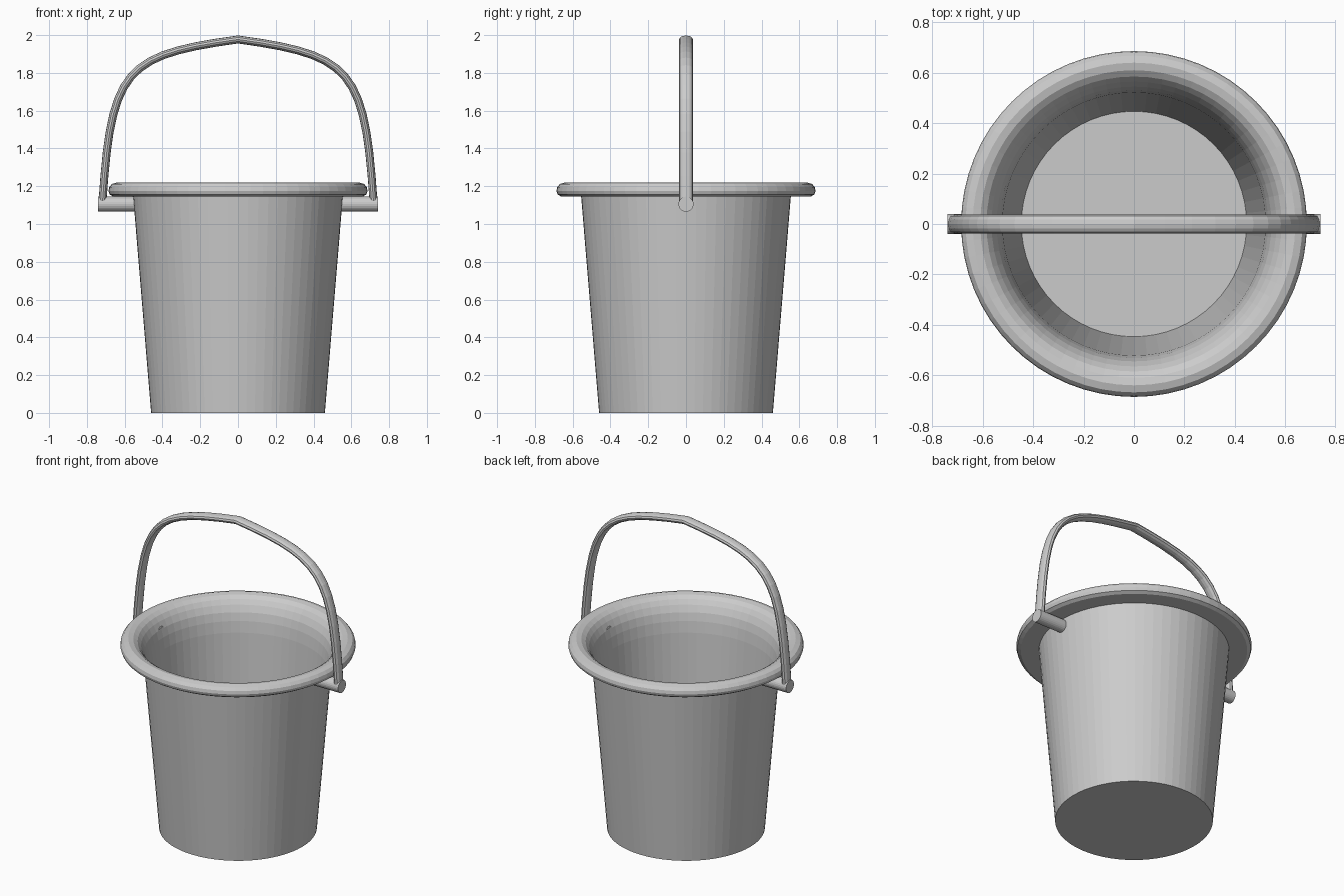
import bpy, bmesh, math
from mathutils import Vector

if "Cube" in bpy.data.objects:
    bpy.data.objects.remove(bpy.data.objects["Cube"])


def finish(bm, name):
    bmesh.ops.recalc_face_normals(bm, faces=bm.faces)
    mesh = bpy.data.meshes.new(name)
    bm.to_mesh(mesh)
    bm.free()
    obj = bpy.data.objects.new(name, mesh)
    bpy.context.collection.objects.link(obj)
    return obj


def bridge_rings(bm, rings):
    n = len(rings[0])
    for a, b in zip(rings, rings[1:]):
        for i in range(n):
            j = (i + 1) % n
            bm.faces.new((a[i], a[j], b[j], b[i]))
    bm.faces.new(rings[0])
    bm.faces.new(rings[-1])


# Bucket body: outer wall, rolled rim, inner flare and floor in one lathed profile
profile = [(0.46, 0), (0.555, 1.145), (0.66, 1.145), (0.68, 1.157),
           (0.686, 1.175), (0.682, 1.195), (0.668, 1.212), (0.64, 1.22),
           (0.61, 1.214), (0.585, 1.197), (0.565, 1.17), (0.545, 1.13),
           (0.532, 1.08), (0.522, 1.01), (0.447, 0.02)]
SEGMENTS = 64
bm = bmesh.new()
rings = []
for r, z in profile:
    rings.append([bm.verts.new((r * math.cos(2 * math.pi * i / SEGMENTS),
                                r * math.sin(2 * math.pi * i / SEGMENTS), z))
                  for i in range(SEGMENTS)])
bridge_rings(bm, rings)
finish(bm, "bucket_body")

# Side pegs that carry the handle
for side, name in ((-1, "left_peg"), (1, "right_peg")):
    bpy.ops.mesh.primitive_cylinder_add(
        vertices=24, radius=0.04, depth=0.195,
        location=(side * 0.6425, 0, 1.105), rotation=(0, math.pi / 2, 0))
    bpy.context.object.name = name

# Handle: flattened oval section swept along a mirrored arch with a slight peak
p0, p1, p2, p3 = (Vector(p) for p in
                  ((0.718, 1.11), (0.672, 1.82), (0.6, 1.895), (0, 1.977)))
STEPS = 14
half = []
for k in range(STEPS + 1):
    t = k / STEPS
    s = 1 - t
    half.append(p0 * s**3 + p1 * 3 * s * s * t + p2 * 3 * s * t * t + p3 * t**3)
path = half + [Vector((-p.x, p.y)) for p in reversed(half[:-1])]

SIDES = 12
bm = bmesh.new()
rings = []
for k, p in enumerate(path):
    tangent = (path[min(k + 1, len(path) - 1)] - path[max(k - 1, 0)]).normalized()
    normal = Vector((tangent.y, -tangent.x))
    ring = []
    for i in range(SIDES):
        a = 2 * math.pi * i / SIDES
        q = p + normal * (0.021 * math.cos(a))
        ring.append(bm.verts.new((q.x, 0.037 * math.sin(a), q.y)))
    rings.append(ring)
bridge_rings(bm, rings)
finish(bm, "handle")
